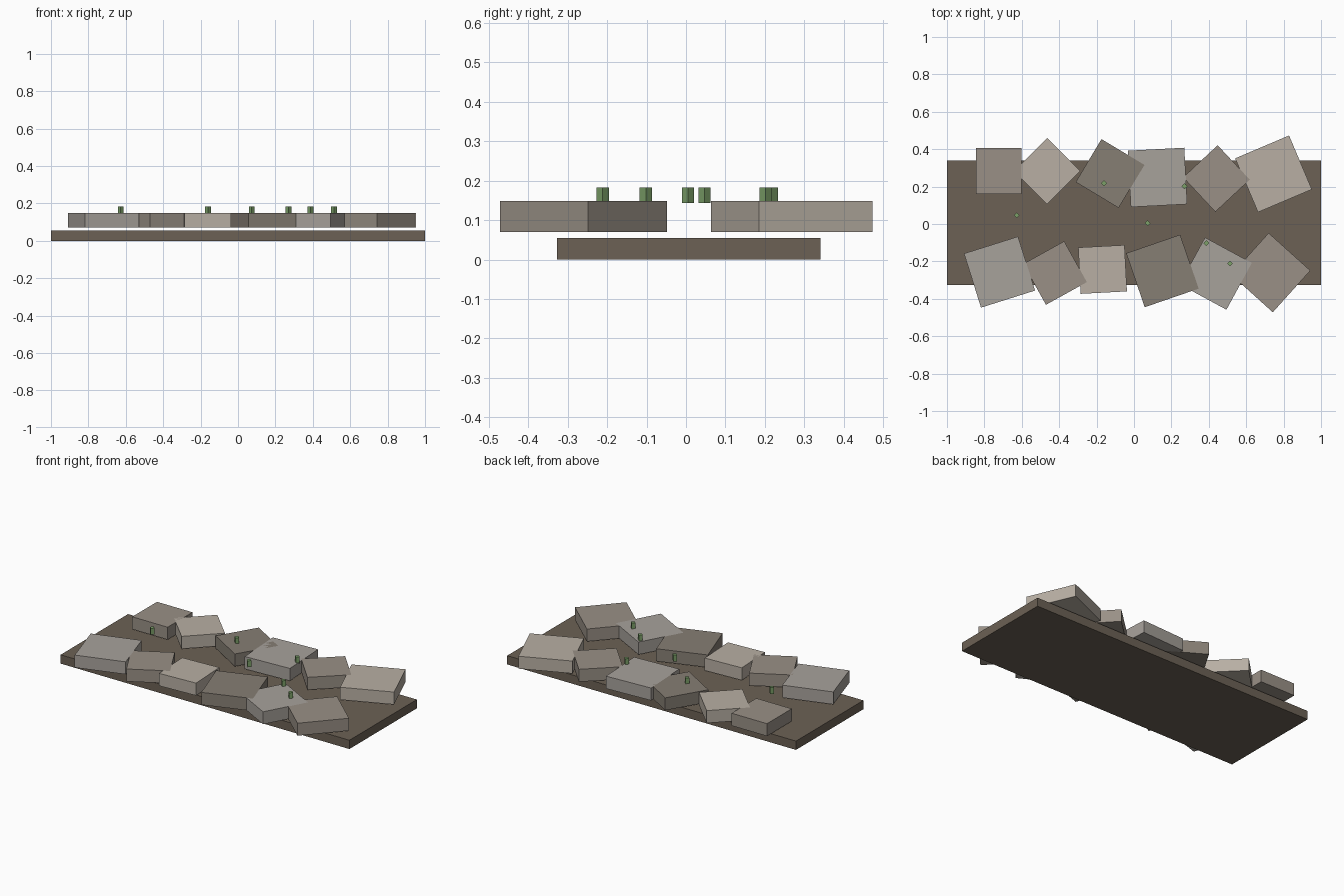
import bpy
from math import radians

if "Cube" in bpy.data.objects:
    bpy.data.objects.remove(bpy.data.objects["Cube"])


def material(name, rgb):
    m = bpy.data.materials.new(name)
    m.diffuse_color = (*rgb, 1)
    m.use_nodes = True
    m.node_tree.nodes["Principled BSDF"].inputs["Base Color"].default_value = m.diffuse_color
    return m


def finish(name, mat):
    ob = bpy.context.object
    ob.name = name
    ob.data.materials.append(mat)


def box(name, center, size, mat, turn=0):
    bpy.ops.mesh.primitive_cube_add(size=1, location=center, rotation=(0, 0, radians(turn)))
    bpy.context.object.scale = size
    finish(name, mat)


earth = material("earth", (0.15, 0.12, 0.09))
grass = material("grass", (0.20, 0.35, 0.14))
stones = [
    material("stone_mid", (0.32, 0.28, 0.24)),
    material("stone_light", (0.48, 0.43, 0.37)),
    material("stone_dark", (0.24, 0.21, 0.175)),
    material("stone_grey", (0.39, 0.36, 0.33)),
]

# Earth bed
box("path_bed", (0, 0.007, 0.0275), (2, 0.667, 0.055), earth)

# Two rows of turned paving stones: x, y, side, turn in degrees
back_row = [
    (-0.723, 0.284, 0.245, 0), (-0.465, 0.283, 0.250, 45),
    (-0.128, 0.270, 0.268, -31), (0.126, 0.249, 0.302, 3),
    (0.441, 0.243, 0.252, 43), (0.746, 0.268, 0.313, 23),
]
front_row = [
    (-0.719, -0.257, 0.303, 17.5), (-0.422, -0.262, 0.250, 29),
    (-0.168, -0.243, 0.248, 3), (0.152, -0.251, 0.305, 19),
    (0.437, -0.265, 0.285, -28.5), (0.731, -0.260, 0.300, -42),
]
for row, label, shift in ((back_row, "back", 0), (front_row, "front", 3)):
    for i, (x, y, side, turn) in enumerate(row):
        box(f"{label}_stone_{i + 1}", (x, y, 0.109), (side, side, 0.078),
            stones[(i + shift) % 4], turn)

# Four-sided grass tufts
tufts = [(-0.627, 0.047), (-0.16, 0.218), (0.27, 0.202),
         (0.073, 0.005), (0.387, -0.102), (0.513, -0.211)]
for i, (x, y) in enumerate(tufts):
    bpy.ops.mesh.primitive_cylinder_add(vertices=4, radius=0.0155, depth=0.04,
                                        location=(x, y, 0.163))
    finish(f"grass_tuft_{i + 1}", grass)
